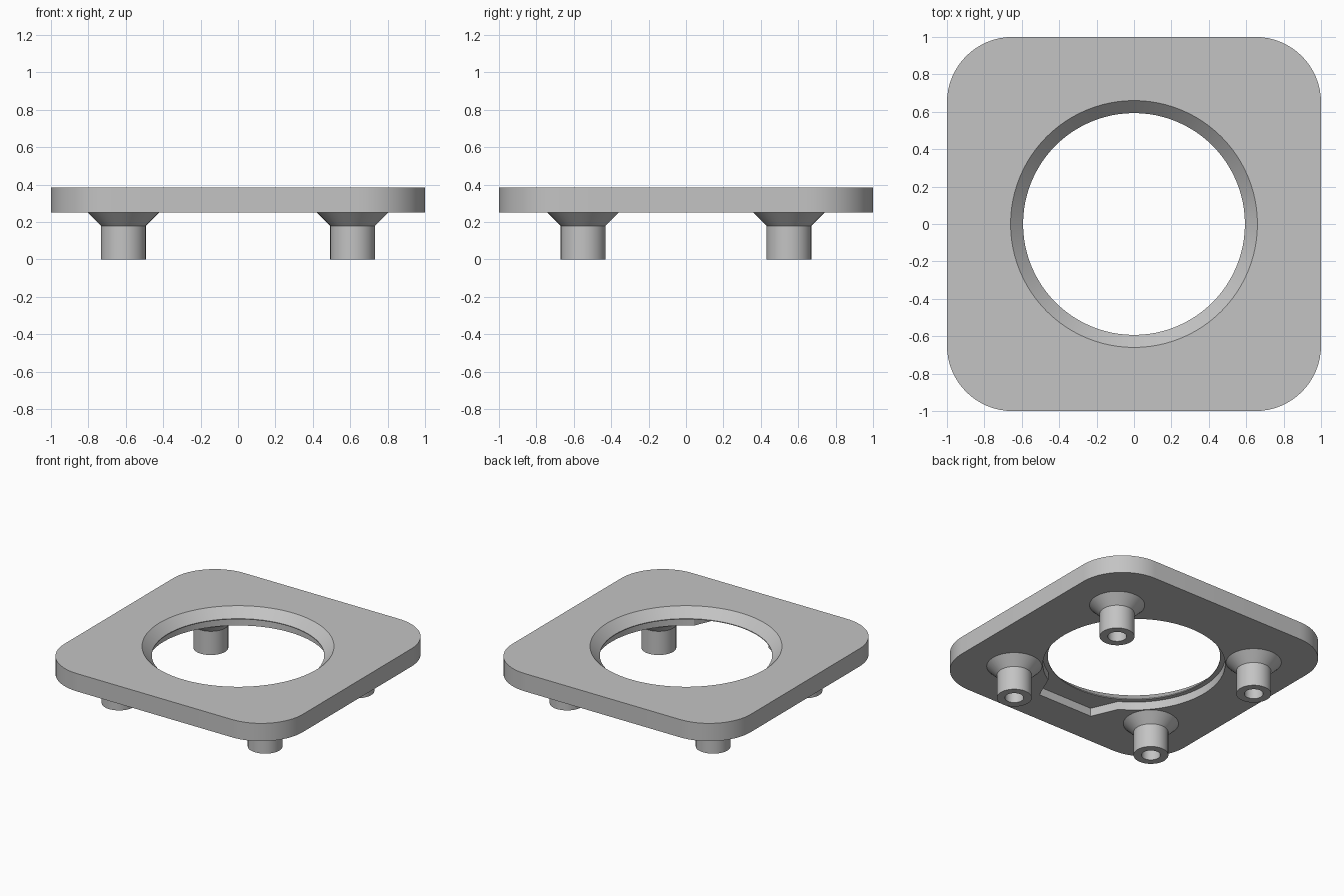
import bpy, bmesh
from math import sin, cos, radians, pi

if "Cube" in bpy.data.objects:
    bpy.data.objects.remove(bpy.data.objects["Cube"], do_unlink=True)

grey = bpy.data.materials.new("mid_grey")
grey.use_nodes = True
colour = (0.55, 0.55, 0.55, 1)
grey.diffuse_color = colour
grey.node_tree.nodes["Principled BSDF"].inputs["Base Color"].default_value = colour

PLATE_BOTTOM, PLATE_TOP = 0.25, 0.385


def arc(cx, cy, r, start, end, steps):
    angles = [radians(start + (end - start) * i / steps) for i in range(steps + 1)]
    return [(cx + r * cos(a), cy + r * sin(a)) for a in angles]


def finish(name, bm):
    bmesh.ops.recalc_face_normals(bm, faces=bm.faces)
    mesh = bpy.data.meshes.new(name)
    bm.to_mesh(mesh)
    bm.free()
    mesh.materials.append(grey)
    obj = bpy.data.objects.new(name, mesh)
    bpy.context.collection.objects.link(obj)
    return obj


def prism(name, outline, z0, z1):
    bm = bmesh.new()
    base = bm.faces.new([bm.verts.new((x, y, z0)) for x, y in outline])
    top = bmesh.ops.extrude_face_region(bm, geom=[base], use_keep_orig=True)["geom"]
    moved = [v for v in top if isinstance(v, bmesh.types.BMVert)]
    bmesh.ops.translate(bm, verts=moved, vec=(0, 0, z1 - z0))
    return finish(name, bm)


def lathe(name, profile, steps):
    bm = bmesh.new()
    verts = [bm.verts.new((r, 0, z)) for r, z in profile]
    edges = [bm.edges.new(pair) for pair in zip(verts, verts[1:])]
    bmesh.ops.spin(bm, geom=verts + edges, cent=(0, 0, 0), axis=(0, 0, 1),
                   angle=2 * pi, steps=steps, use_merge=True)
    bmesh.ops.remove_doubles(bm, verts=bm.verts, dist=1e-5)
    return finish(name, bm)


def smooth(obj):
    bpy.ops.object.select_all(action="DESELECT")
    obj.select_set(True)
    bpy.context.view_layer.objects.active = obj
    bpy.ops.object.shade_smooth_by_angle(angle=radians(25))


def cut(obj, cutter):
    mod = obj.modifiers.new("cut", "BOOLEAN")
    mod.operation, mod.solver, mod.object = "DIFFERENCE", "EXACT", cutter
    bpy.context.view_layer.objects.active = obj
    bpy.ops.object.modifier_apply(modifier=mod.name)
    bpy.data.objects.remove(cutter, do_unlink=True)


# Rounded square plate
corner = 0.35
c = 1 - corner
outline = []
for i, (sx, sy) in enumerate([(1, 1), (-1, 1), (-1, -1), (1, -1)]):
    outline += arc(sx * c, sy * c, corner, 90 * i, 90 * i + 90, 16)
plate = prism("plate", outline, PLATE_BOTTOM, PLATE_TOP)

# Round opening with a bevelled upper rim
cut(plate, lathe("opening_cutter", [(0, 0.1), (0.593, 0.1), (0.593, 0.318),
                                    (0.675, 0.4), (0, 0.4)], 96))

# Shallow recess under the opening, with a flared notch toward the front
recess = arc(0, 0, 0.627, -60, 240, 80) + [(-0.23, -0.737), (0.23, -0.737)]
cut(plate, prism("recess_cutter", recess, 0.1, 0.312))
smooth(plate)

# Four hollow feet with flared collars
foot_profile = [(0.065, PLATE_BOTTOM), (0.065, 0), (0.12, 0), (0.12, 0.18), (0.19, PLATE_BOTTOM)]
for side, sx in (("left", 1), ("right", -1)):
    for end, sy in (("front", -1), ("back", 1)):
        foot = lathe(f"{end}_{side}_foot", foot_profile, 40)
        # The open sleeve's normals must face away from its solid wall
        foot.location = (sx * 0.613, sy * 0.55, 0)
        smooth(foot)
